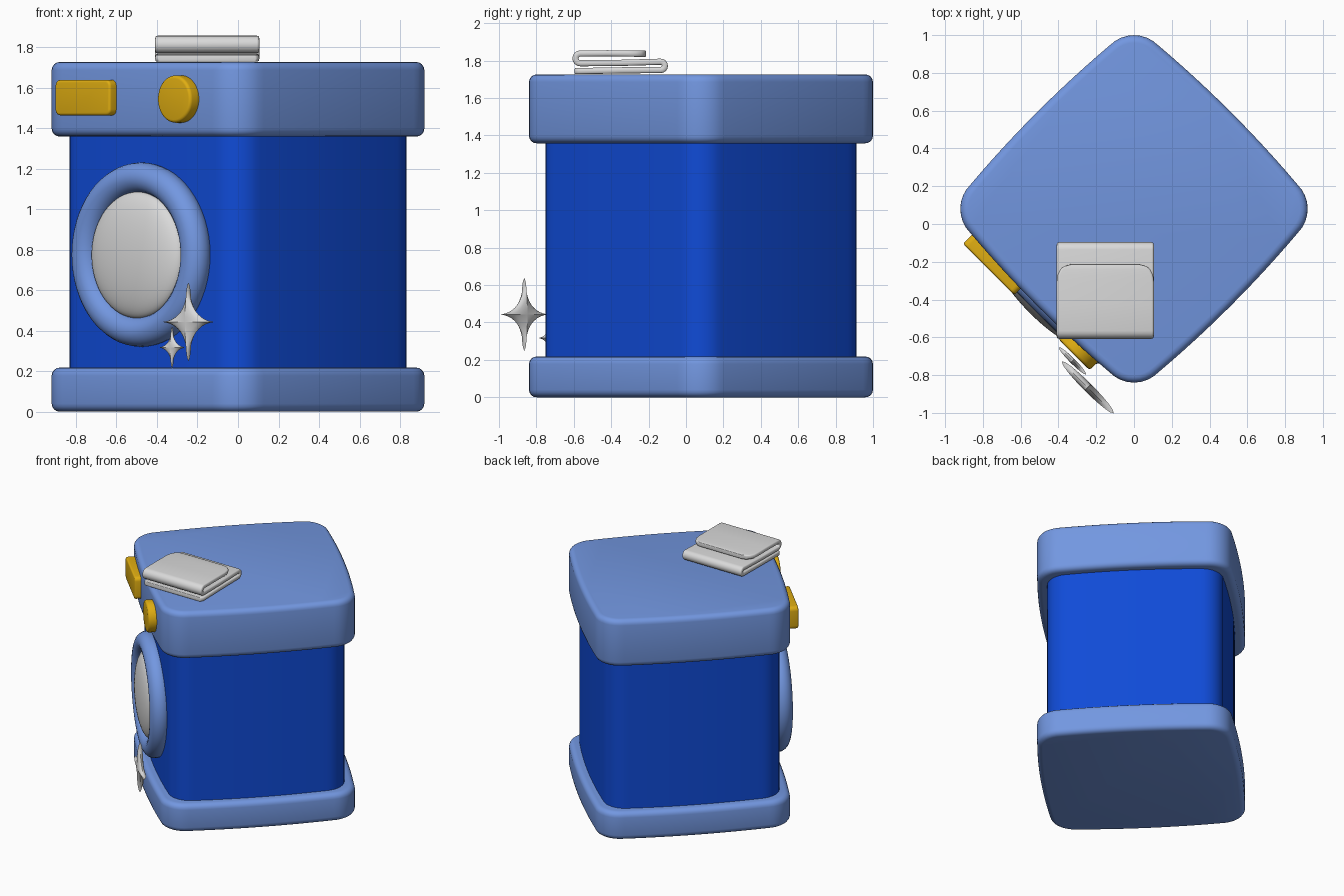
import bpy, bmesh, math
from mathutils import Matrix

if "Cube" in bpy.data.objects:
    bpy.data.objects.remove(bpy.data.objects["Cube"])

def mat(name, rgb):
    m = bpy.data.materials.new(name)
    m.diffuse_color = (*rgb, 1)
    m.use_nodes = True
    m.node_tree.nodes["Principled BSDF"].inputs["Base Color"].default_value = m.diffuse_color
    return m

BLUE = mat("deep_blue", (0.005, 0.07, 0.68))
PALE = mat("pale_blue", (0.17, 0.31, 0.75))
GOLD = mat("gold", (0.74, 0.42, 0.006))
GREY = mat("light_grey", (0.70, 0.70, 0.70))

# Machine frame: local x runs along the door side, local -y faces out of it
ROOT = Matrix.Translation((0, 0.08, 0)) @ Matrix.Rotation(-math.pi / 4, 4, 'Z')
FACE = Matrix.Rotation(math.pi / 2, 4, 'X')   # turns a z-axis part to face -y

def finish(name, bm, material, matrix=ROOT, bevel=0, segments=4):
    bmesh.ops.transform(bm, matrix=matrix, verts=bm.verts)
    bmesh.ops.recalc_face_normals(bm, faces=bm.faces)
    me = bpy.data.meshes.new(name)
    bm.to_mesh(me)
    bm.free()
    me.materials.append(material)
    ob = bpy.data.objects.new(name, me)
    bpy.context.collection.objects.link(ob)
    bpy.ops.object.select_all(action='DESELECT')
    ob.select_set(True)
    bpy.context.view_layer.objects.active = ob
    if bevel:
        mod = ob.modifiers.new("round", 'BEVEL')
        mod.width, mod.segments = bevel, segments
        mod.limit_method, mod.angle_limit = 'ANGLE', math.radians(40)
        bpy.ops.object.modifier_apply(modifier="round")
    bpy.ops.object.shade_smooth_by_angle(angle=math.radians(50))
    return ob

# Rounded square outline with gently bowed sides
def outline(a, r, bow):
    pts, h = [], a - r
    for k in range(4):
        side = []
        for i in range(13):
            t = -1 + i / 6
            side.append((t * h, -(a + bow * (1 - t * t))))
        for i in range(1, 8):
            g = -math.pi / 2 + i / 8 * math.pi / 2
            side.append((h + r * math.cos(g), -h + r * math.sin(g)))
        c, s = round(math.cos(k * math.pi / 2)), round(math.sin(k * math.pi / 2))
        pts += [(x * c - y * s, x * s + y * c) for x, y in side]
    return pts

def slab(name, material, a, r, z0, z1, bevel):
    bm = bmesh.new()
    f = bm.faces.new([bm.verts.new((x, y, z0)) for x, y in outline(a, r, 0.022)])
    ext = bmesh.ops.extrude_face_region(bm, geom=[f], use_keep_orig=True)
    top = [v for v in ext['geom'] if isinstance(v, bmesh.types.BMVert)]
    bmesh.ops.translate(bm, verts=top, vec=(0, 0, z1 - z0))
    finish(name, bm, material, bevel=bevel)

slab("base_plinth", PALE, 0.703, 0.18, 0.0, 0.218, 0.04)
slab("cabinet_body", BLUE, 0.635, 0.16, 0.18, 1.40, 0)
slab("top_panel", PALE, 0.703, 0.18, 1.358, 1.726, 0.04)

def place(u, n, z):
    return ROOT @ Matrix.Translation((u, -n, z))

# Door ring (torus swept by hand)
bm = bmesh.new()
rings = []
for i in range(64):
    g = math.tau * i / 64
    rings.append([bm.verts.new(((0.38 + 0.075 * math.cos(b)) * math.cos(g),
                                0.075 * math.sin(b),
                                (0.38 + 0.075 * math.cos(b)) * math.sin(g)))
                  for b in (math.tau * j / 20 for j in range(20))])
for i in range(64):
    A, B = rings[i], rings[(i + 1) % 64]
    for j in range(20):
        k = (j + 1) % 20
        bm.faces.new((A[j], A[k], B[k], B[j]))
finish("door_ring", bm, PALE, place(0, 0.676, 0.775))

# Door glass dome
bm = bmesh.new()
bmesh.ops.create_uvsphere(bm, u_segments=64, v_segments=32, radius=1)
finish("door_glass", bm, GREY,
       place(0, 0.70, 0.773) @ FACE @ Matrix.Diagonal((0.312, 0.312, 0.08, 1)))

# Detergent drawer
bm = bmesh.new()
bmesh.ops.create_cube(bm, size=1)
bmesh.ops.transform(bm, matrix=Matrix.Diagonal((0.385, 0.12, 0.175, 1)), verts=bm.verts)
upright = [e for e in bm.edges
           if abs(e.verts[0].co.y - e.verts[1].co.y) > 0.05]
bmesh.ops.bevel(bm, geom=upright, offset=0.03, segments=5, profile=0.5, affect='EDGES')
finish("detergent_drawer", bm, GOLD, place(-0.318, 0.71, 1.55), bevel=0.012, segments=3)

# Control knob
bm = bmesh.new()
bmesh.ops.create_cone(bm, cap_ends=True, segments=48, radius1=0.117, radius2=0.117, depth=0.12)
finish("control_knob", bm, GOLD, place(0.32, 0.71, 1.543) @ FACE, bevel=0.015, segments=3)

# Four-pointed sparkles, puffed in the middle
def sparkle(name, u, n, z, size, puff):
    bm = bmesh.new()
    count = 64
    def loop(s, y):
        out = []
        for i in range(count):
            c, d = math.cos(math.tau * i / count), math.sin(math.tau * i / count)
            px = math.copysign(abs(c) ** 3.8, c)
            pz = math.copysign(abs(d) ** 3.8, d)
            out.append(bm.verts.new((px * s * size, y, pz * s * size)))
        return out
    rim = loop(1, 0)
    for sign in (-1, 1):
        prev = rim
        for s in (0.9, 0.7, 0.45, 0.2):
            cur = loop(s, sign * puff * math.sqrt(1 - s * s))
            for i in range(count):
                k = (i + 1) % count
                bm.faces.new((prev[i], prev[k], cur[k], cur[i]))
            prev = cur
        tip = bm.verts.new((0, sign * puff, 0))
        for i in range(count):
            bm.faces.new((prev[i], prev[(i + 1) % count], tip))
    finish(name, bm, GREY, place(u, n, z))

sparkle("large_sparkle", 0.495, 0.841, 0.443, 0.195, 0.024)
sparkle("small_sparkle", 0.339, 0.799, 0.317, 0.102, 0.014)

# Folded towel: S-shaped path of (y, z, half width), swept across x
path = [(-0.595, 1.744, 0.235), (-0.575, 1.744, 0.25), (-0.35, 1.748, 0.25)]
path += [(-0.135 + 0.022 * math.sin(g), 1.772 - 0.022 * math.cos(g), 0.25)
         for g in (math.pi * i / 8 for i in range(9))]
path += [(-0.35, 1.788, 0.25)]
path += [(-0.565 - 0.026 * math.sin(g), 1.812 - 0.026 * math.cos(g), 0.25)
         for g in (math.pi * i / 8 for i in range(9))]
path += [(-0.42, 1.839, 0.25), (-0.31, 1.838, 0.25), (-0.27, 1.837, 0.245),
         (-0.24, 1.837, 0.23), (-0.223, 1.837, 0.21), (-0.213, 1.837, 0.175)]
bm = bmesh.new()
HALF = 0.0165
loops = []
for i, (y, z, w) in enumerate(path):
    p, q = path[max(i - 1, 0)], path[min(i + 1, len(path) - 1)]
    ty, tz = q[0] - p[0], q[1] - p[1]
    l = math.hypot(ty, tz)
    ny, nz = -tz / l * HALF, ty / l * HALF
    # flat strip cross-section with half-round ends
    sec = [(-w, 1), (w, 1), (w + 0.005, 0.7), (w + 0.008, 0), (w + 0.005, -0.7),
           (w, -1), (-w, -1), (-w - 0.005, -0.7), (-w - 0.008, 0), (-w - 0.005, 0.7)]
    loops.append([bm.verts.new((-0.152 + x, y + ny * h, z + nz * h)) for x, h in sec])
for A, B in zip(loops, loops[1:]):
    for j in range(10):
        k = (j + 1) % 10
        bm.faces.new((A[j], A[k], B[k], B[j]))
bm.faces.new(loops[0])
bm.faces.new(loops[-1])
finish("folded_towel", bm, GREY, Matrix.Identity(4), bevel=0.009, segments=3)
